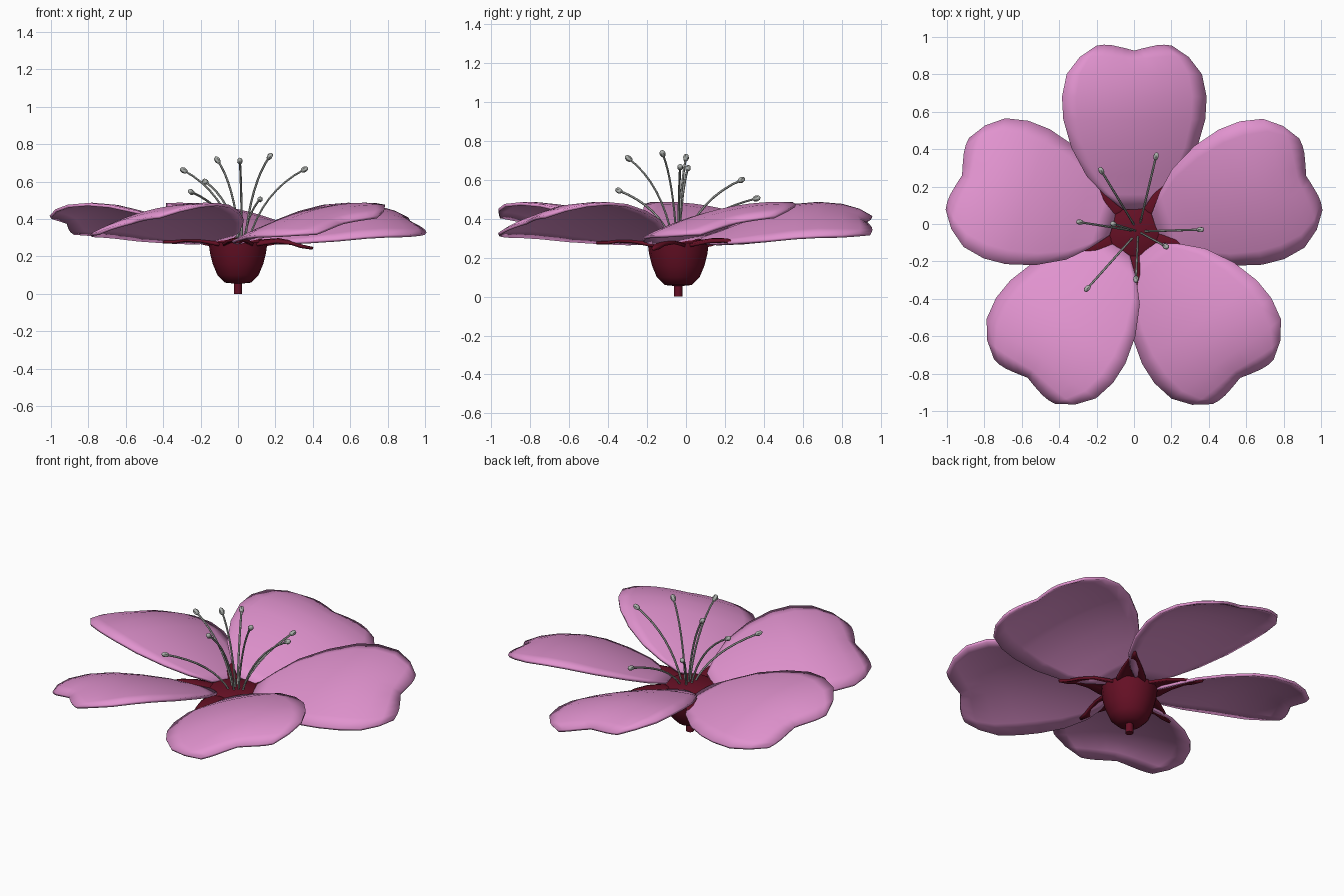
import bpy, bmesh, math
from mathutils import Vector, Matrix

if "Cube" in bpy.data.objects:
    bpy.data.objects.remove(bpy.data.objects["Cube"])

CENTRE = Vector((0, -0.04, 0))


def material(name, rgb):
    m = bpy.data.materials.new(name)
    m.use_nodes = True
    m.diffuse_color = (*rgb, 1)
    m.node_tree.nodes["Principled BSDF"].inputs["Base Color"].default_value = (*rgb, 1)
    return m


PINK = material("petal pink", (0.75, 0.29, 0.62))
RED = material("deep red", (0.13, 0.005, 0.018))
GREY = material("pale grey", (0.42, 0.44, 0.42))


def finish(bm, name, mat, angle=0.0, thickness=0.0, crease=50):
    bmesh.ops.recalc_face_normals(bm, faces=bm.faces)
    me = bpy.data.meshes.new(name)
    bm.to_mesh(me)
    bm.free()
    me.materials.append(mat)
    ob = bpy.data.objects.new(name, me)
    bpy.context.collection.objects.link(ob)
    ob.location = CENTRE
    ob.rotation_euler.z = angle
    bpy.context.view_layer.objects.active = ob
    ob.select_set(True)
    if thickness:
        mod = ob.modifiers.new("thickness", 'SOLIDIFY')
        mod.thickness = thickness
        mod.offset = 0
    bpy.ops.object.shade_smooth_by_angle(angle=math.radians(crease))
    ob.select_set(False)
    return ob


def sheet(rows, cols, point):
    """Grid of quads; point(row, t) gives the position for t from -1 to 1."""
    bm = bmesh.new()
    grid = [[bm.verts.new(point(r, 2 * c / cols - 1)) for c in range(cols + 1)] for r in rows]
    for a, b in zip(grid, grid[1:]):
        for c in range(cols):
            bm.faces.new((a[c], b[c], b[c + 1], a[c + 1]))
    return bm


# Petals: radius, half width and midline height of each row
PETAL = [(0.12, 0.06, 0.29), (0.2, 0.16, 0.315), (0.3, 0.255, 0.355),
         (0.45, 0.335, 0.40), (0.6, 0.378, 0.435), (0.72, 0.385, 0.445),
         (0.84, 0.36, 0.435), (0.93, 0.29, 0.41), (0.99, 0.2, 0.38)]


def petal_point(row, t):
    r, half, z = row
    y = half * t
    notch = 0.045 * (1 - min(1, abs(t) * 1.4)) * r ** 8
    bulge = 0.015 * (1 - t * t) * r ** 4
    return (r - notch + bulge, y, z + 0.22 * y - 0.35 * y * y)


for i in range(5):
    finish(sheet(PETAL, 10, petal_point), f"petal_{i + 1}", PINK,
           math.radians(90 + 72 * i), 0.016, 75)

# Sepals between the petals, one drooping more than the others
SEPAL = [(0.08, 0.08, 0.275), (0.15, 0.08, 0.285), (0.23, 0.055, 0.295),
         (0.31, 0.03, 0.292), (0.36, 0.018, 0.28), (0.42, 0.005, 0.277)]
for i in range(5):
    droop = 0.03 if i == 1 else 0.0

    def sepal_point(row, t):
        r, half, z = row
        return (r, half * t, z - 0.02 * t * t * half / 0.08 - droop * max(0, r - 0.2) / 0.2)

    finish(sheet(SEPAL, 4, sepal_point), f"sepal_{i + 1}", RED,
           math.radians(-90 + 72 * i), 0.015)

# Cup with its short stem, turned from a profile
CUP = [(0, 0), (0.022, 0), (0.022, 0.055), (0.07, 0.06), (0.11, 0.1), (0.135, 0.16),
       (0.15, 0.22), (0.157, 0.275), (0.12, 0.295), (0, 0.3)]
bm = bmesh.new()
pts = [bm.verts.new((r, 0, z)) for r, z in CUP]
edges = [bm.edges.new(p) for p in zip(pts, pts[1:])]
bmesh.ops.spin(bm, geom=pts + edges, cent=(0, 0, 0), axis=(0, 0, 1),
               angle=math.tau, steps=16, use_merge=True)
bmesh.ops.remove_doubles(bm, verts=bm.verts, dist=0.0005)
finish(bm, "cup_and_stem", RED)

# Stamens: curved filaments ending in small pointed anthers
TIPS = [(-0.29, 0.01, 0.66), (0.355, -0.03, 0.665), (-0.11, 0, 0.715), (0.17, -0.12, 0.735),
        (0.01, -0.295, 0.71), (-0.25, -0.345, 0.545), (-0.175, 0.285, 0.6), (0.118, 0.362, 0.505)]
for i, tip in enumerate(TIPS):
    tip = Vector(tip) - CENTRE
    root = Vector((0.02 + 0.1 * tip.x, 0.1 * tip.y, 0.28))
    bend = root.lerp(tip, 0.25)
    bend.z = root.z + 0.7 * (tip.z - root.z)
    bm = bmesh.new()
    rings = []
    for k in range(9):
        u = k / 8
        pos = root.lerp(bend, u).lerp(bend.lerp(tip, u), u)
        turn = (bend - root).lerp(tip - bend, u).to_track_quat('Z', 'Y')
        rings.append([bm.verts.new(pos + turn @ Vector((0.006 * math.cos(a), 0.006 * math.sin(a), 0)))
                      for a in (math.tau * s / 6 for s in range(6))])
    for a, b in zip(rings, rings[1:]):
        for s in range(6):
            bm.faces.new((a[s], a[s - 1], b[s - 1], b[s]))
    place = Matrix.Translation(tip) @ turn.to_matrix().to_4x4() @ Matrix.Diagonal((1, 1, 1.4, 1))
    bmesh.ops.create_uvsphere(bm, u_segments=6, v_segments=4, radius=0.016, matrix=place)
    finish(bm, f"stamen_{i + 1}", GREY)
